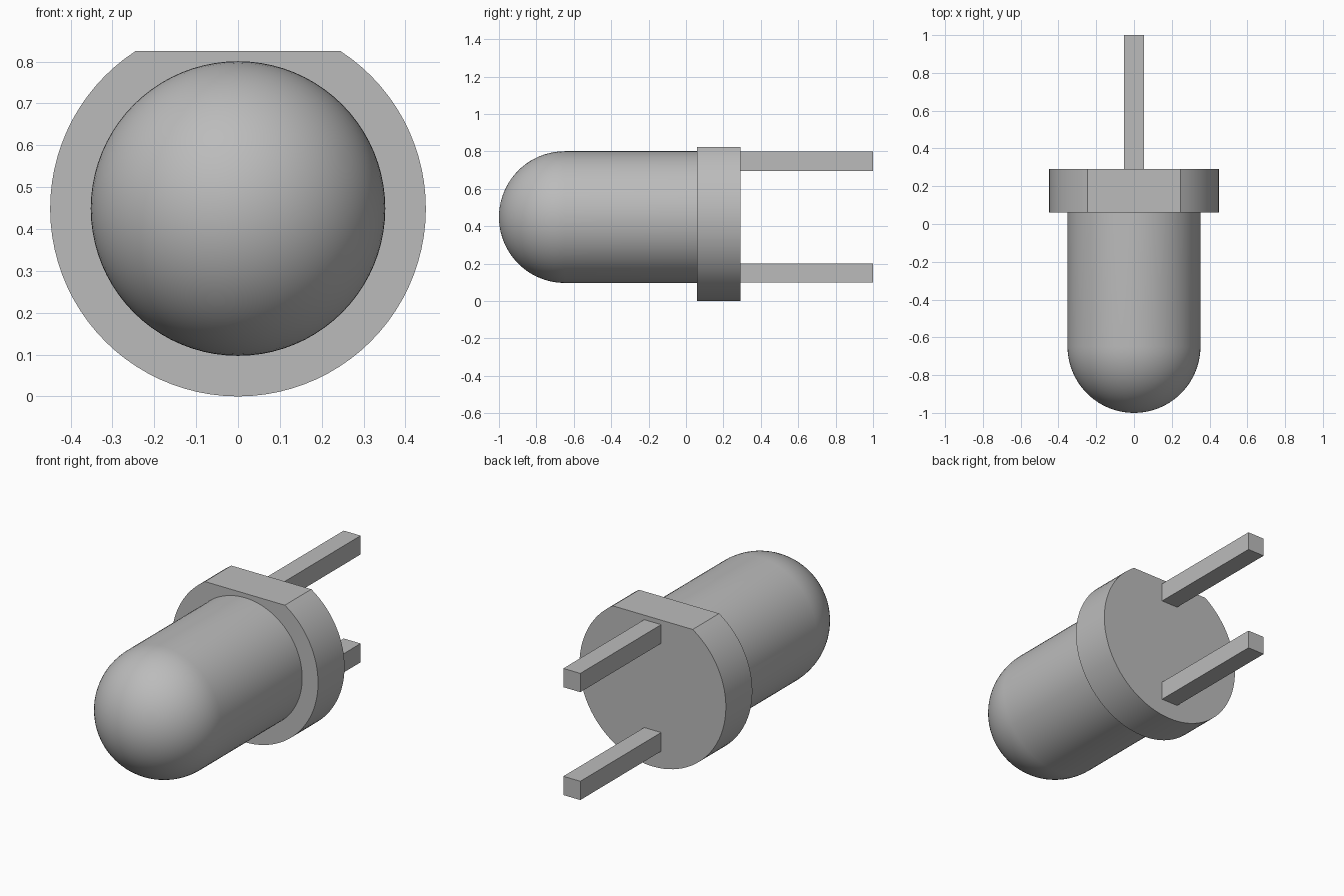
import bpy, bmesh, math
from mathutils import Vector

cube = bpy.data.objects.get("Cube")
if cube:
    bpy.data.objects.remove(cube, do_unlink=True)

AXIS_Z = 0.449        # height of the long axis
BODY_R = 0.352
FLANGE_R = 0.449
FLAT_Z = 0.825        # height of the flat cut on the flange
FLANGE_FRONT, FLANGE_BACK = 0.06, 0.292

grey = bpy.data.materials.new("light grey")
grey.use_nodes = True
colour = (0.5, 0.5, 0.5, 1.0)
grey.diffuse_color = colour
grey.node_tree.nodes["Principled BSDF"].inputs["Base Color"].default_value = colour


def finish(bm, name, smooth=False):
    """Turn a bmesh into a named, coloured object."""
    bmesh.ops.recalc_face_normals(bm, faces=bm.faces)
    mesh = bpy.data.meshes.new(name)
    bm.to_mesh(mesh)
    bm.free()
    mesh.materials.append(grey)
    obj = bpy.data.objects.new(name, mesh)
    bpy.context.collection.objects.link(obj)
    if smooth:
        bpy.ops.object.select_all(action='DESELECT')
        obj.select_set(True)
        bpy.context.view_layer.objects.active = obj
        bpy.ops.object.shade_smooth_by_angle(angle=math.radians(30))
    return obj


# Domed body: quarter-circle and straight side, spun around the long axis
bm = bmesh.new()
steps = 20
profile = []
for i in range(steps + 1):
    a = math.pi / 2 * i / steps
    profile.append((BODY_R * math.sin(a), -1 + BODY_R * (1 - math.cos(a))))
profile += [(BODY_R, FLANGE_FRONT + 0.02), (0, FLANGE_FRONT + 0.02)]
verts = [bm.verts.new((r, y, AXIS_Z)) for r, y in profile]
edges = [bm.edges.new(pair) for pair in zip(verts, verts[1:])]
bmesh.ops.spin(bm, geom=verts + edges, cent=(0, 0, AXIS_Z), axis=(0, 1, 0),
               angle=math.tau, steps=80)
bmesh.ops.remove_doubles(bm, verts=bm.verts, dist=1e-4)
finish(bm, "domed_body", smooth=True)

# Flange: round outline with a flat on top, extruded along the axis
bm = bmesh.new()
start = math.asin((FLAT_Z - AXIS_Z) / FLANGE_R)
sweep = math.pi + 2 * start
count = 72
outline = []
for i in range(count + 1):
    a = start - sweep * i / count
    outline.append(bm.verts.new((FLANGE_R * math.cos(a), FLANGE_FRONT,
                                 AXIS_Z + FLANGE_R * math.sin(a))))
face = bm.faces.new(outline)
ext = bmesh.ops.extrude_face_region(bm, geom=[face], use_keep_orig=True)
moved = [g for g in ext["geom"] if isinstance(g, bmesh.types.BMVert)]
bmesh.ops.translate(bm, verts=moved, vec=(0, FLANGE_BACK - FLANGE_FRONT, 0))
finish(bm, "flange", smooth=True)

# Two square pins behind the flange
for name, low, high in (("upper_pin", 0.696, 0.80), ("lower_pin", 0.098, 0.202)):
    bm = bmesh.new()
    bmesh.ops.create_cube(bm, size=1)
    front, back = FLANGE_BACK - 0.02, 1.0
    bmesh.ops.scale(bm, verts=bm.verts, vec=(0.104, back - front, high - low))
    bmesh.ops.translate(bm, verts=bm.verts,
                        vec=Vector((0, (front + back) / 2, (low + high) / 2)))
    finish(bm, name)
